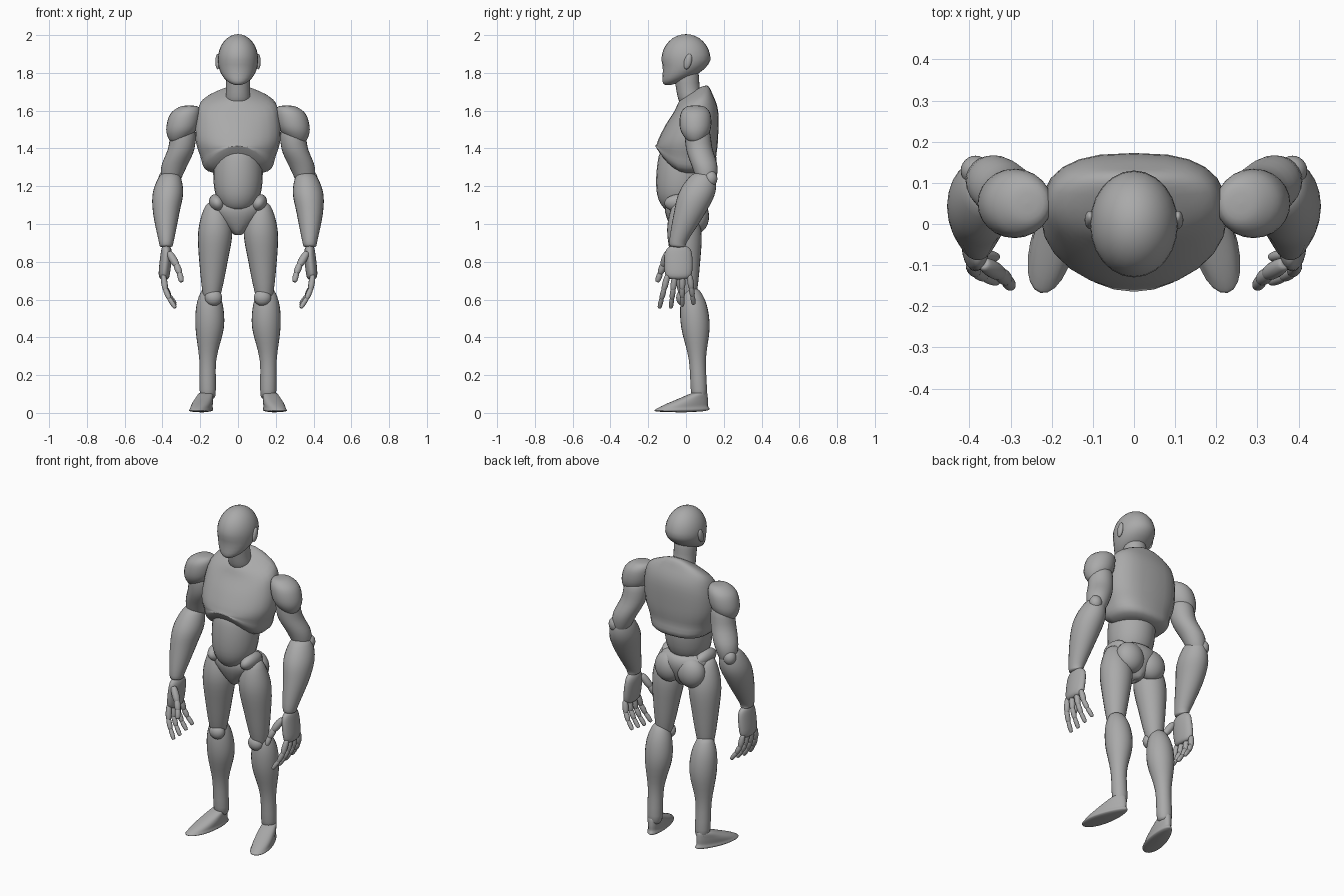
import bpy, bmesh, math
from mathutils import Matrix, Vector

cube = bpy.data.objects.get("Cube")
if cube:
    bpy.data.objects.remove(cube)

grey = bpy.data.materials.new("clay_grey")
grey.use_nodes = True
grey.diffuse_color = (0.4, 0.4, 0.4, 1)
grey.node_tree.nodes["Principled BSDF"].inputs["Base Color"].default_value = grey.diffuse_color

SIDES, STEPS = 24, 4


def finish(name, bm, matrix, side):
    """Place, optionally mirror, and smooth a part."""
    bm.transform(Matrix.Diagonal((side, 1, 1, 1)) @ matrix)
    bmesh.ops.recalc_face_normals(bm, faces=bm.faces)
    for face in bm.faces:
        face.smooth = True
    mesh = bpy.data.meshes.new(name)
    bm.to_mesh(mesh)
    bm.free()
    mesh.materials.append(grey)
    bpy.context.collection.objects.link(bpy.data.objects.new(name, mesh))


def spline(a, b, c, d, t):
    """Smooth blend from station b to station c."""
    return [q + t / 2 * (r - p + t * (2*p - 5*q + 4*r - s + t * (3*(q - r) + s - p)))
            for p, q, r, s in zip(a, b, c, d)]


def end_cap(end, neighbour):
    x, y, z, width, depth = end
    rise = math.copysign(min(width, depth) * 0.15, z - neighbour[2])
    return (x, y, z + rise, width / 25, depth / 25)


def loft(name, stations, depth=1.0, side=1, matrix=Matrix(), warp=None, square=1.0):
    """Skin stations of (x, y, z, width, optional depth); depth is otherwise a ratio of width."""
    rings = [s if len(s) == 5 else (*s, s[3] * depth) for s in stations]
    rings = [end_cap(rings[0], rings[1]), *rings, end_cap(rings[-1], rings[-2])]
    keys = [rings[0], *rings, rings[-1]]
    path = [spline(*keys[i:i + 4], k / STEPS) for i in range(len(rings) - 1) for k in range(STEPS)]
    path.append(rings[-1])
    bm = bmesh.new()
    loops = []
    for x, y, z, width, deep in path:
        loop = []
        for i in range(SIDES):
            angle = math.tau * i / SIDES
            c, s = math.cos(angle), math.sin(angle)
            power = square if s > 0 else 1
            point = Vector((x + math.copysign(abs(c) ** power, c) * width,
                            y + math.copysign(abs(s) ** power, s) * deep, z))
            loop.append(bm.verts.new(warp(point) if warp else point))
        loops.append(loop)
    for low, high in zip(loops, loops[1:]):
        for i in range(SIDES):
            bm.faces.new((low[i - 1], low[i], high[i], high[i - 1]))
    bm.faces.new(loops[0])
    bm.faces.new(loops[-1])
    finish(name, bm, matrix, side)


def ball(name, centre, radii, side=1, turn=Matrix(), warp=None):
    """Ellipsoid, with an optional rule that reshapes the unit sphere."""
    bm = bmesh.new()
    bmesh.ops.create_uvsphere(bm, u_segments=SIDES, v_segments=16, radius=1)
    if warp:
        for vert in bm.verts:
            vert.co = warp(vert.co)
    finish(name, bm, Matrix.Translation(centre) @ turn @ Matrix.Diagonal((*radii, 1)), side)


def digit(name, base, tip, bend, radius, side):
    """Three tapering rounded segments along a slightly bowed line."""
    base, tip = Vector(base), Vector(tip)
    joints = [base.lerp(tip, t) + Vector((bend * math.sin(math.pi * t), 0, 0))
              for t in (0, 0.4, 0.7, 1)]
    for k, (a, b) in enumerate(zip(joints, joints[1:])):
        r = radius * (1 - k / 8)
        n = (b - a).length
        place = Matrix.Translation(a) @ (b - a).to_track_quat('Z', 'Y').to_matrix().to_4x4()
        loft(f"{name}_{k + 1}", [(0, 0, -r / 2, r * 0.7), (0, 0, n / 4, r),
                                 (0, 0, n * 0.75, r), (0, 0, n + r / 3, r * 0.7)],
             side=side, matrix=place)


def jaw_shape(p):
    """Push the lower half forward into a face and chin."""
    drop = max(0, -p.z)
    return Vector((p.x, p.y * (1 - drop / 4) - 0.75 * drop ** 2, p.z))


def chest_shape(p):
    """Slope the shoulders forward and arch the lower front edge."""
    slope = 2 * max(0, p.z - 1.42) * (p.y - 0.03)
    arch = 0.8 * max(0, 1.42 - p.z) * (max(0, -p.y) / 0.15) ** 2
    return p + Vector((0, 0, slope + arch))


def foot_shape(p):
    """Widen and lower towards the toes."""
    return Vector((p.x * (1 - 1.3 * p.y), p.y, p.z * (1 + 2 * p.y)))


# Head and neck
ball("head", (0, 0, 1.87), (0.107, 0.13, 0.135), warp=jaw_shape)
loft("neck", [(0, 0, 1.82, 0.06), (0, 0.01, 1.72, 0.063), (0, 0.03, 1.64, 0.06)])

# Torso
loft("chest", [(0, 0.04, 1.69, 0.07, 0.07), (0, 0.04, 1.64, 0.19, 0.1),
               (0, 0.03, 1.56, 0.22, 0.14), (0, 0.01, 1.45, 0.225, 0.16),
               (0, 0, 1.36, 0.2, 0.16), (0, 0, 1.28, 0.16, 0.15)],
     warp=chest_shape, square=0.75)
loft("abdomen", [(0, -0.02, 1.4, 0.1), (0, -0.02, 1.3, 0.13),
                 (0, -0.03, 1.16, 0.12), (0, -0.04, 1.08, 0.07)], depth=1.03)
loft("pelvis", [(0, 0, 1.13, 0.13, 0.09), (0, 0, 1.06, 0.14, 0.11), (0, 0, 0.95, 0.03, 0.06)])

for side, tag in ((1, "left_"), (-1, "right_")):
    ball(tag + "ear", (0.107, 0.01, 1.86), (0.013, 0.02, 0.042), side, Matrix.Rotation(-0.25, 4, 'X'))
    ball(tag + "hip_pad", (0.11, -0.03, 1.11), (0.042, 0.085, 0.05), side, Matrix.Rotation(0.5, 4, 'Y'))
    ball(tag + "buttock", (0.075, 0.055, 1.04), (0.085, 0.067, 0.09), side)

    # Arm
    loft(tag + "shoulder", [(0.26, 0.05, 1.62, 0.05), (0.28, 0.05, 1.58, 0.08),
                            (0.3, 0.05, 1.5, 0.08), (0.32, 0.05, 1.44, 0.04)], side=side)
    loft(tag + "upper_arm", [(0.29, 0.06, 1.5, 0.06), (0.3, 0.07, 1.4, 0.07),
                             (0.34, 0.1, 1.3, 0.067), (0.36, 0.11, 1.21, 0.04)], side=side)
    ball(tag + "elbow", (0.385, 0.13, 1.24), (0.036, 0.036, 0.042), side)
    loft(tag + "forearm", [(0.36, 0.09, 1.26, 0.05), (0.37, 0.06, 1.17, 0.08),
                           (0.38, 0.02, 1.06, 0.07), (0.38, -0.04, 0.91, 0.04),
                           (0.38, -0.04, 0.88, 0.03)], depth=1.2, side=side)

    # Hand
    loft(tag + "palm", [(0.38, -0.04, 0.88, 0.02), (0.38, -0.04, 0.84, 0.03),
                        (0.39, -0.04, 0.74, 0.03), (0.39, -0.04, 0.71, 0.02)], depth=2.4, side=side)
    for i, finger in enumerate(("index", "middle", "ring", "little")):
        digit(tag + finger + "_finger", (0.395, 0.04 * i - 0.1, 0.72),
              (0.335, 0.06 * i - 0.14, 0.56 + 0.01 * max(0, i - 1)), 0.015, 0.016, side)
    digit(tag + "thumb", (0.36, -0.1, 0.84), (0.3, -0.15, 0.7), -0.01, 0.02, side)

    # Leg
    loft(tag + "thigh", [(0.12, -0.02, 1.1, 0.05), (0.12, -0.01, 0.97, 0.09),
                         (0.13, 0, 0.8, 0.075), (0.14, 0.01, 0.6, 0.04)], side=side)
    ball(tag + "kneecap", (0.13, -0.015, 0.61), (0.046, 0.037, 0.044), side)
    loft(tag + "shin", [(0.15, 0.03, 0.65, 0.04), (0.15, 0.04, 0.57, 0.07),
                        (0.15, 0.05, 0.45, 0.075), (0.16, 0.06, 0.28, 0.045),
                        (0.16, 0.07, 0.09, 0.04)], side=side)
    loft(tag + "foot", [(0, 0, 0.01, 0.05, 0.14), (0, 0, 0.03, 0.05, 0.14),
                        (0, 0.03, 0.06, 0.05, 0.11), (0, 0.08, 0.09, 0.04, 0.05)], side=side,
         matrix=Matrix.Translation((0.19, -0.02, 0)) @ Matrix.Rotation(0.25, 4, 'Z'), warp=foot_shape)
